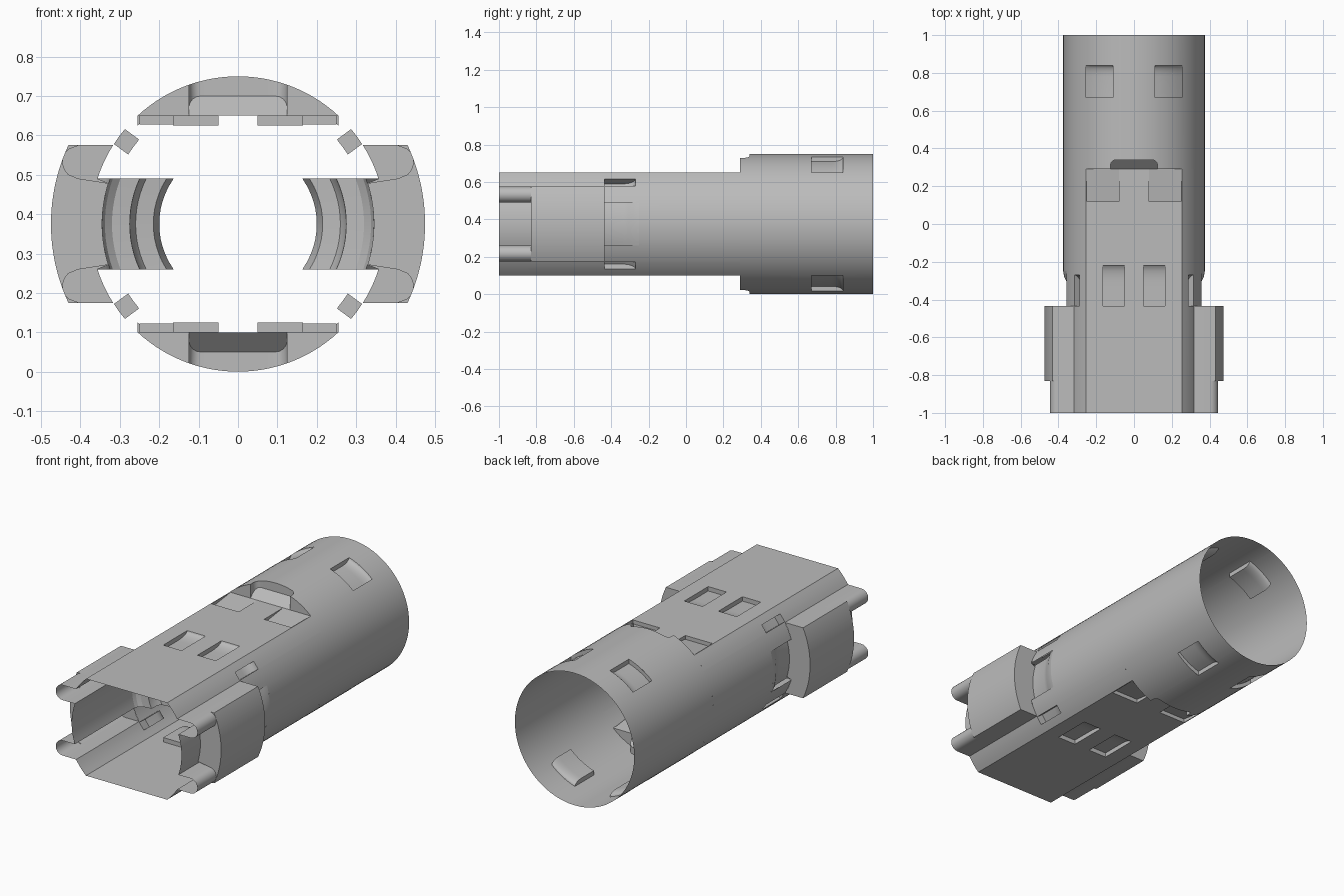
import bpy, bmesh, math
from mathutils import Vector

if "Cube" in bpy.data.objects:
    bpy.data.objects.remove(bpy.data.objects["Cube"])

R, FLAT, AXIS = 0.375, 0.275, 0.375      # tube radius, flat offset, axis height
FRONT, SHOULDER, STEP = -1.0, -0.435, 0.29
RAIL, SLOT, WALL, OUTER = 0.2, 0.115, 0.345, 0.475

mat = bpy.data.materials.new("plain_grey")
mat.use_nodes = True
mat.diffuse_color = (0.5, 0.5, 0.5, 1)
bsdf = mat.node_tree.nodes["Principled BSDF"]
bsdf.inputs["Base Color"].default_value = mat.diffuse_color
bsdf.inputs["Roughness"].default_value = 0.6


def finish(name, bm):
    """Quarter mesh mirrored left-right and top-bottom about the tube axis."""
    bmesh.ops.remove_doubles(bm, verts=bm.verts, dist=1e-5)
    me = bpy.data.meshes.new(name)
    bm.to_mesh(me)
    bm.free()
    ob = bpy.data.objects.new(name, me)
    bpy.context.collection.objects.link(ob)
    ob.location.z = AXIS
    me.materials.append(mat)
    mod = ob.modifiers.new("mirror", 'MIRROR')
    mod.use_axis = (True, False, True)
    mod.merge_threshold = 0.0005
    bpy.ops.object.select_all(action='DESELECT')
    ob.select_set(True)
    bpy.context.view_layer.objects.active = ob
    bpy.ops.object.shade_smooth_by_angle(angle=math.radians(30))
    return ob


def add_grid(bm, us, vs, fn, facing, keep=lambda u, v: True):
    """Sheet of quads over us x vs, turned so that it faces the given way."""
    pts = [[bm.verts.new(fn(u, v)) for v in vs] for u in us]
    faces = []
    for i in range(len(us) - 1):
        for j in range(len(vs) - 1):
            if keep((us[i] + us[i + 1]) / 2, (vs[j] + vs[j + 1]) / 2):
                faces.append(bm.faces.new((pts[i][j], pts[i + 1][j],
                                           pts[i + 1][j + 1], pts[i][j + 1])))
    bm.normal_update()
    if sum((f.normal * f.calc_area() for f in faces), Vector()).dot(Vector(facing)) < 0:
        bmesh.ops.reverse_faces(bm, faces=faces)
    bmesh.ops.delete(bm, geom=[v for v in bm.verts if not v.link_faces], context='VERTS')


def sheet(name, *args):
    bm = bmesh.new()
    add_grid(bm, *args)
    return finish(name, bm)


def span(breaks, step):
    """Values through all the breaks with gaps no larger than step."""
    out = [breaks[0]]
    for a, b in zip(breaks, breaks[1:]):
        n = max(1, math.ceil((b - a) / step))
        out += [a + (b - a) * k / n for k in range(1, n + 1)]
    return out


def arc(r, t):
    return math.sqrt(max(r * r - t * t, 0))


def polar(a, y, r=R):
    return (r * math.cos(a), y, r * math.sin(a))


def angle_x(x):
    return math.acos(x / R)


UP, SIDE, AHEAD = (0, 0, 1), (1, 0, 0), (0, -1, 0)
DIAG = (1, 0, 1)
EDGE = arc(R, FLAT)
A_EDGE, A_RAIL, A_SLOT = (math.asin(z / R) for z in (FLAT, RAIL, SLOT))
TURN = math.radians(4)

# Notch outline at the front of the barrel, with rounded corners
NW, NR, ND = 0.125, 0.03, 0.34


def notch_y(x):
    if x >= NW - 1e-6:
        return STEP
    return ND - NR + arc(NR, max(0, x - (NW - NR)))


NOTCH_X = span([0, NW - NR, NW - 0.02, NW - 0.01, NW - 0.003, NW - 0.00001], 0.02)

# Barrel with latch windows
WX0, WX1, WY0, WY1 = 0.11, EDGE, 0.67, 0.84
b_angles = span([0, A_EDGE, angle_x(NW)], TURN) + [angle_x(x) for x in reversed(NOTCH_X)]
b_angles = sorted(set(b_angles + [angle_x(WX0)]))
sheet("barrel", b_angles, [STEP, 0.36, WY0, WY1, 1.0],
      lambda a, y: polar(a, notch_y(R * math.cos(a)) if y == STEP else y), DIAG,
      lambda a, y: not (WX0 < R * math.cos(a) < WX1 and WY0 < y < WY1))

# Step between flats and barrel, with the sloped notch floor and back wall
sheet("step_wall", span([NW, EDGE], 0.015), [0, 1],
      lambda x, t: (x, STEP, FLAT + t * (arc(R, x) - FLAT)), AHEAD)
sheet("notch_floor", NOTCH_X, [0, 1],
      lambda x, t: (x, STEP + t * (notch_y(x) - STEP), FLAT + t * (notch_y(x) - STEP)), UP)
sheet("notch_wall", NOTCH_X + [NW], [0, 1],
      lambda x, t: (x, notch_y(x), (1 - t) * (FLAT + notch_y(x) - STEP) + t * arc(R, x)), AHEAD)

# Flat panels with pocket openings
PA, PB = (0.05, 0.165, SHOULDER, -0.22), (0.08, 0.25, 0.12, STEP)


def inside(p, x, y):
    return p[0] < x < p[1] and p[2] < y < p[3]


sheet("flat_panel", [0, PA[0], PB[0], PA[1], PB[1], EDGE],
      [FRONT, PA[2], PA[3], PB[2], STEP], lambda x, y: (x, y, FLAT), UP,
      lambda x, y: not (inside(PA, x, y) or inside(PB, x, y)))

# Rounded sides with slots for the fingers and the corner pockets
C0, C1, CY = A_RAIL + 0.01, math.radians(40), -0.27
FY = -0.25


def side_kept(a, y):
    if y < SHOULDER:
        return a > A_RAIL
    if a < A_SLOT and y < FY:
        return False
    return not (C0 < a < C1 and y < CY)


sheet("rounded_side", span([0, A_SLOT, A_RAIL, C0, C1, A_EDGE], TURN),
      [FRONT, SHOULDER, CY, FY, STEP], polar, SIDE, side_kept)


# Sunken pockets: floor follows a depth profile, walls close the sides
def pocket(name, rim, down, profile):
    bm = bmesh.new()
    rim = [Vector((x, 0, z)) for x, z in rim]
    down = Vector((down[0], 0, down[1])).normalized()

    def at(i, k, t=1):
        y, d = profile[k]
        return rim[i] + down * d * t + Vector((0, y, 0))
    ks = list(range(len(profile)))
    cols = list(range(len(rim)))
    across = rim[-1] - rim[0]
    add_grid(bm, cols, ks, at, -down)
    add_grid(bm, cols, [0, 1], lambda i, t: at(i, 0, t), (0, 1, 0))
    for i, way in ((0, across), (cols[-1], -across)):
        add_grid(bm, ks, [0, 1], lambda k, t: at(i, k, t), way)
    return finish(name, bm)


def curved(y0, y1, depth, run):
    """Level floor that sweeps up to the surface at its rear end."""
    ease = [(y1 - run * (1 - math.sin(t * math.pi / 12)),
             depth * math.cos(t * math.pi / 12)) for t in range(7)]
    return [(y0, depth)] + ease


pocket("panel_pocket", [(x, FLAT) for x in PA[:2]], (0, -1), curved(PA[2], PA[3], 0.025, 0.09))
pocket("ramp_pocket", [(x, FLAT) for x in PB[:2]], (0, -1), [(PB[2], 0.022), (STEP, 0)])
pocket("barrel_pocket", [(x, arc(R, x)) for x in span([WX0, WX1], 0.025)], (0, -1),
       curved(WY0, WY1, 0.025, 0.06))
mid = (C0 + C1) / 2
pocket("corner_pocket", [(R * math.cos(a), R * math.sin(a)) for a in span([C0, C1], TURN)],
       (-math.cos(mid), -math.sin(mid)), curved(SHOULDER, CY, 0.045, 0.07))

# Guide rail: sheet folded out and round from the tube side
half = (RAIL - SLOT) / 2
zc, xc = SLOT + half, 0.445 - half
fold = [(arc(R, RAIL), RAIL)]
fold += [(xc + half * math.cos(t), zc + half * math.sin(t))
         for t in (math.pi * (0.5 - k / 12) for k in range(13))]
fold += [(arc(WALL, SLOT), SLOT)]
sheet("guide_rail", list(range(len(fold))), [FRONT, -0.83, SHOULDER],
      lambda i, y: (fold[i][0], y, fold[i][1]), SIDE)

# Recessed side wall between the rails
slot_z = span([0, SLOT], 0.02)
sheet("side_wall", slot_z, [FRONT, SHOULDER], lambda z, y: (arc(WALL, z), y, z), SIDE)

# Side grip: curved cover, top plate, front and rear walls
GF = -0.83
grip_z = span([0, SLOT, SLOT + 0.0001, RAIL], 0.012)


def rail_x(z):
    return arc(WALL, z) if z <= SLOT else xc + arc(half, z - zc)


def tube_x(z):
    return arc(WALL if z <= SLOT else R, z)


bm = bmesh.new()
add_grid(bm, grip_z, [GF, SHOULDER], lambda z, y: (arc(OUTER, z), y, z), SIDE)
add_grid(bm, [arc(R, RAIL), arc(OUTER, RAIL)], [GF, SHOULDER], lambda x, y: (x, y, RAIL), UP)
for y, inner, way in ((GF, rail_x, AHEAD), (SHOULDER, tube_x, (0, 1, 0))):
    add_grid(bm, grip_z, [0, 1],
             lambda z, t: (inner(z) + t * (arc(OUTER, z) - inner(z)), y, z), way)
finish("side_grip", bm)

# Inner finger: stepped profile swept across the slot and capped
prof = [(FY, R), (-0.28, 0.37), (-0.31, 0.355), (-0.34, 0.347), (-0.46, WALL),
        (-0.44, 0.338), (-0.425, 0.32), (-0.42, 0.275), (-0.37, 0.272),
        (-0.35, 0.26), (-0.345, 0.215), (-0.3, 0.2), (-0.27, 0.21)]
bm = bmesh.new()
ring = [[bm.verts.new((arc(r, z), y, z)) for y, r in prof] for z in slot_z]
for low, high in zip(ring, ring[1:]):
    for k in range(len(prof)):
        n = (k + 1) % len(prof)
        bm.faces.new((low[k], low[n], high[n], high[k]))
bm.faces.new(ring[-1])
bmesh.ops.recalc_face_normals(bm, faces=bm.faces)
bm.normal_update()
if bm.faces[:][-1].normal.z < 0:
    bmesh.ops.reverse_faces(bm, faces=bm.faces)
finish("inner_finger", bm)
